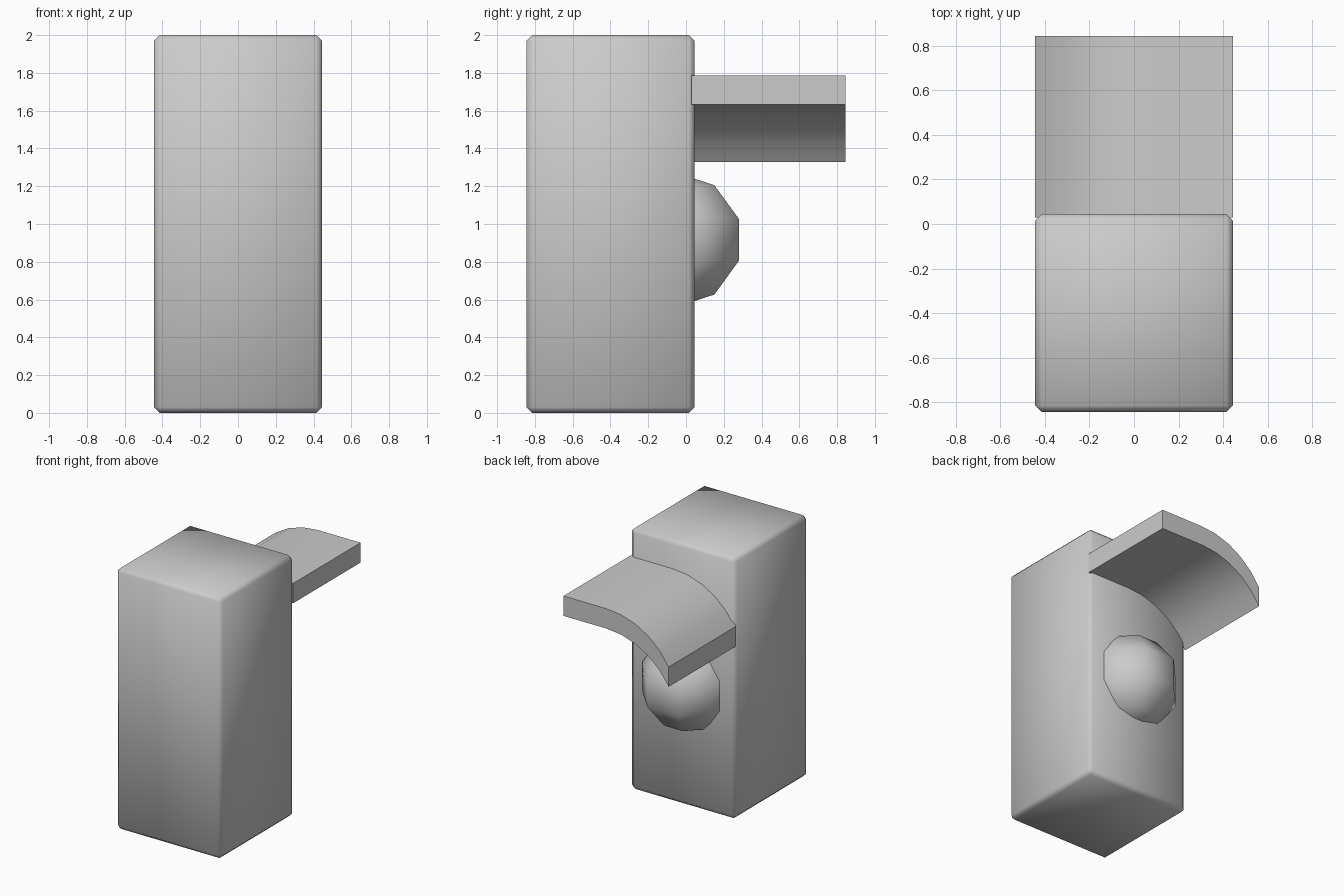
import bpy, bmesh, math
from mathutils import Matrix

if "Cube" in bpy.data.objects:
    bpy.data.objects.remove(bpy.data.objects["Cube"])


def make_object(name, bm, angle=35):
    bmesh.ops.recalc_face_normals(bm, faces=bm.faces)
    mesh = bpy.data.meshes.new(name)
    bm.to_mesh(mesh)
    bm.free()
    obj = bpy.data.objects.new(name, mesh)
    bpy.context.collection.objects.link(obj)
    bpy.ops.object.select_all(action='DESELECT')
    obj.select_set(True)
    bpy.context.view_layer.objects.active = obj
    bpy.ops.object.shade_smooth_by_angle(angle=math.radians(angle))
    return obj


# Upright block with narrow chamfered edges
bm = bmesh.new()
bmesh.ops.create_cube(bm, size=1, matrix=Matrix.Translation((0, -0.4, 1))
                      @ Matrix.Diagonal((0.89, 0.89, 2, 1)))
bmesh.ops.bevel(bm, geom=bm.edges[:], offset=0.03, segments=1,
                affect='EDGES', profile=0.5)
make_object("body", bm, 50)

# Curved shelf: flat on the right, arcing down to the left
radius, sweep = 0.61, math.radians(60)
start_x = 0.445 - 0.89 + radius * math.sin(sweep)
top = [(0.445, 1.785)]
for i in range(6):
    a = sweep * i / 5
    top.append((start_x - radius * math.sin(a), 1.785 - radius * (1 - math.cos(a))))
bm = bmesh.new()
rows = [[bm.verts.new((x, y, z - drop)) for x, z in top]
        for y, drop in ((0.03, 0), (0.845, 0), (0.845, 0.152), (0.03, 0.152))]
for a, b in zip(rows, rows[1:] + rows[:1]):
    for i in range(len(top) - 1):
        bm.faces.new((a[i], a[i + 1], b[i + 1], b[i]))
for end in (0, -1):
    bm.faces.new([r[end] for r in rows])
make_object("curved_shelf", bm)

# Low-poly round knob set into the back face
bm = bmesh.new()
bmesh.ops.create_uvsphere(bm, u_segments=8, v_segments=5, radius=1,
                          matrix=Matrix.Translation((0, -0.06, 0.916))
                          @ Matrix.Diagonal((0.36, 0.387, 0.358, 1))
                          @ Matrix.Rotation(math.radians(22.5), 4, 'Z'))
make_object("knob", bm, 60)
